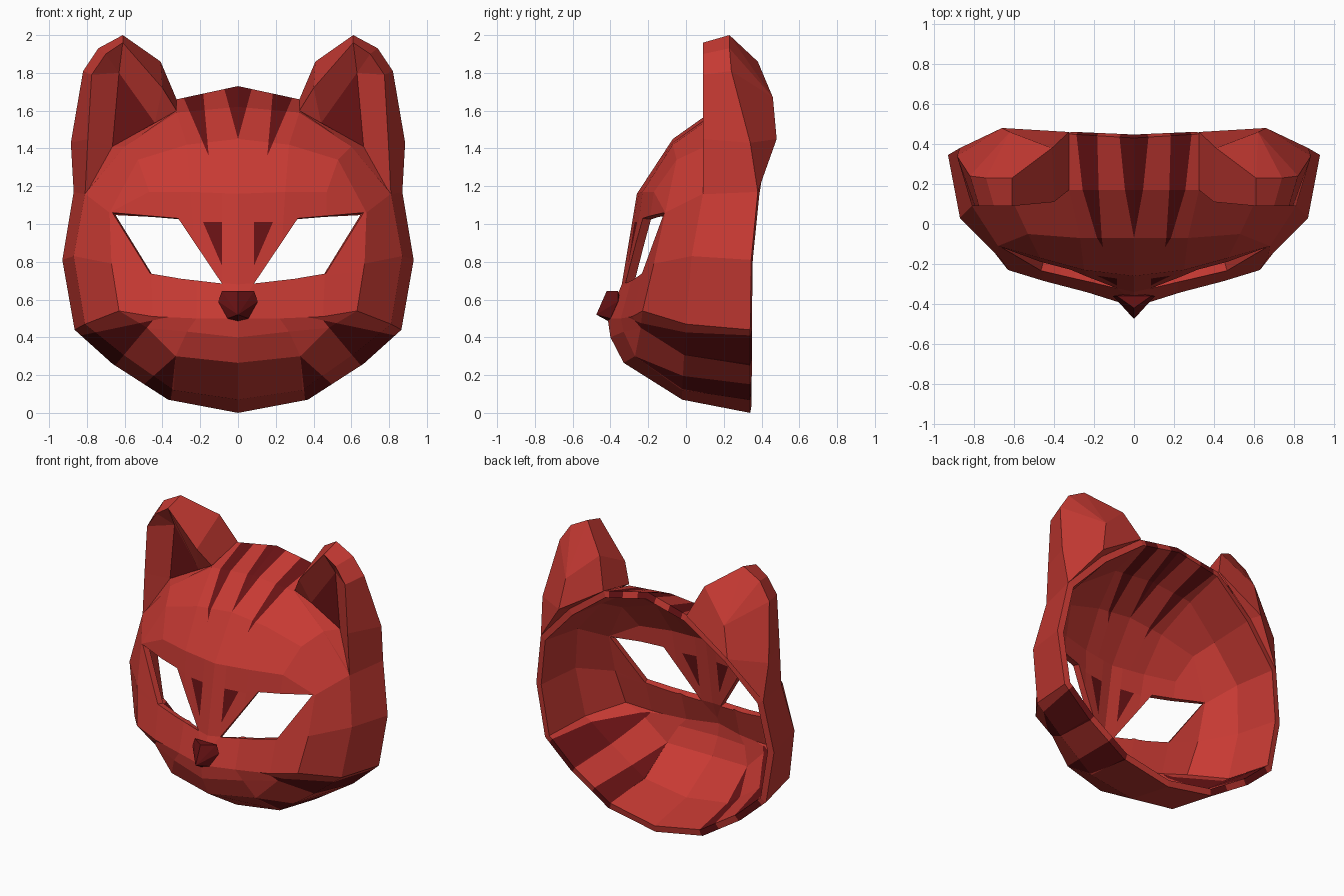
import bpy
import bmesh
from mathutils import Vector

default_cube = bpy.data.objects.get("Cube")
if default_cube:
    bpy.data.objects.remove(default_cube, do_unlink=True)


def make_material(name, colour):
    material = bpy.data.materials.new(name)
    material.diffuse_color = (*colour, 1)
    material.use_nodes = True
    shader = material.node_tree.nodes["Principled BSDF"]
    shader.inputs["Base Color"].default_value = (*colour, 1)
    shader.inputs["Roughness"].default_value = 0.8
    return material


MATERIALS = [make_material("fur red", (0.57, 0.042, 0.033)),
             make_material("dark red", (0.14, 0.006, 0.007))]
RED, DARK = 0, 1


def strip(bm, first, second, material=RED):
    """Join two rows of vertices; repeated vertices collapse to triangles."""
    for i in range(len(first) - 1):
        corners = [first[i], first[i + 1], second[i + 1], second[i]]
        corners = list(dict.fromkeys(corners))
        if len(corners) > 2:
            bm.faces.new(corners).material_index = material


def row(bm, points):
    return [bm.verts.new(p) for p in points]


def finish(bm, name, mirrored=False, thickness=0):
    mesh = bpy.data.meshes.new(name)
    bm.to_mesh(mesh)
    bm.free()
    for material in MATERIALS:
        mesh.materials.append(material)
    obj = bpy.data.objects.new(name, mesh)
    bpy.context.collection.objects.link(obj)
    if mirrored:
        mirror = obj.modifiers.new("mirror", "MIRROR")
        mirror.use_clip = True
    if thickness:
        solid = obj.modifiers.new("wall", "SOLIDIFY")
        solid.thickness = thickness
        solid.offset = -1
    return obj


def cut_outline(bm, outline):
    """Cut a convex front outline through the surface, return faces inside it."""
    points = [Vector((x, 0, z)) for x, z in outline]
    centre = sum(points, Vector()) / len(points)
    planes = []
    for i, start in enumerate(points):
        edge = points[(i + 1) % len(points)] - start
        normal = Vector((edge.z, 0, -edge.x)).normalized()
        if normal.dot(centre - start) > 0:
            normal.negate()
        planes.append((start, normal))

    def overlaps(face):
        for axis in (0, 2):
            values = [v.co[axis] for v in face.verts]
            limits = [p[axis] for p in points]
            if max(values) < min(limits) or min(values) > max(limits):
                return False
        return not any(all((v.co - co).dot(no) > -1e-5 for v in face.verts)
                       for co, no in planes)

    for co, no in planes:
        faces = [f for f in bm.faces if overlaps(f)]
        edges = {e for f in faces for e in f.edges}
        verts = {v for f in faces for v in f.verts}
        bmesh.ops.bisect_plane(bm, geom=faces + list(edges) + list(verts),
                               dist=1e-5, plane_co=co, plane_no=no)
    return [f for f in bm.faces
            if all((f.calc_center_median() - co).dot(no) < 0 for co, no in planes)]


# Mask shell: half rings from the crown round the cheek to the chin
bm = bmesh.new()
rim = row(bm, [(0, .43, 1.73), (.325, .45, 1.66), (.62, .42, 1.44),
               (.87, .38, 1.17), (.93, .345, .81), (.865, .34, .44),
               (.665, .34, .26), (.37, .34, .07), (0, .34, 0)])
side = row(bm, [(0, .17, 1.62), (.325, .17, 1.59), (.6, .1, 1.41),
                (.81, .09, 1.16), (.87, .03, .83), (.81, 0, .47),
                (.61, -.01, .31), (.34, -.02, .12), (0, -.02, .07)])
cheek = row(bm, [(0, -.07, 1.45), (.27, -.07, 1.42), (.53, -.05, 1.34),
                 (.68, -.11, 1.06), (.67, -.17, .79), (.63, -.23, .54),
                 (.48, -.24, .45), (.33, -.27, .3), (0, -.33, .265)])
strip(bm, rim, side)
strip(bm, side, cheek)

# Face front: rows from the brow down to the muzzle
brow = row(bm, [(0, -.26, 1.16), (.25, -.23, 1.17), (.47, -.17, 1.17)])
eye_line = row(bm, [(0, -.34, .68), (.22, -.29, .7), (.46, -.235, .735)])
muzzle = row(bm, [(0, -.415, .5), (.22, -.345, .5), (.45, -.285, .51)])
lip = row(bm, [(0, -.4, .4), (.27, -.33, .43)])
front_rows = [cheek[:3] + [cheek[2]], brow + [cheek[3]],
              eye_line + [cheek[4]], muzzle + [cheek[5]],
              lip + [cheek[6]] * 2, [cheek[8]] + [cheek[7]] * 3]
for upper, lower in zip(front_rows, front_rows[1:]):
    strip(bm, upper, lower)
bmesh.ops.recalc_face_normals(bm, faces=bm.faces)
if sum(f.normal.y * f.calc_area() for f in bm.faces) > 0:
    bmesh.ops.reverse_faces(bm, faces=bm.faces)

# Painted stripes on the crown, brow, cheek and chin
for outline in ([(0, 1.45), (.09, 1.78), (0, 1.78)],
                [(.155, 1.36), (.19, 1.76), (.31, 1.72)],
                [(.085, .78), (.085, 1.01), (.185, 1.01)],
                [(.45, .49), (.88, .4), (.66, .24)],
                [(.33, .3), (.51, .14), (.36, .03)]):
    for face in cut_outline(bm, outline):
        face.material_index = DARK

# Open eye holes
holes = cut_outline(bm, [(.665, 1.06), (.317, 1.03), (.085, .685),
                         (.3, .71), (.465, .738)])
bmesh.ops.delete(bm, geom=holes, context="FACES")
finish(bm, "mask_shell", mirrored=True, thickness=0.045)

# Ears: front edge, outer silhouette, back bulge and sunken dark inside
bm = bmesh.new()
edge = row(bm, [(.81, .09, 1.15), (.795, .09, 1.45), (.775, .09, 1.79),
                (.7, .09, 1.9), (.61, .09, 1.96), (.4, .11, 1.72),
                (.325, .17, 1.6), (.6, .1, 1.41)])
outer = row(bm, [(.87, .38, 1.17), (.885, .34, 1.43), (.82, .24, 1.81),
                 (.74, .23, 1.93), (.61, .23, 2), (.41, .38, 1.86),
                 (.325, .46, 1.66)])
bulge, upper_bulge, base = row(bm, [(.66, .48, 1.45), (.62, .46, 1.67),
                                    (.62, .42, 1.44)])
low, tip, inner = row(bm, [(.665, .19, 1.41), (.63, .19, 1.8),
                           (.44, .19, 1.535)])
strip(bm, edge[:7], outer)
strip(bm, outer, [bulge] * 2 + [upper_bulge] * 4 + [bulge])
strip(bm, [outer[0], bulge, outer[-1]], [base] * 3)
strip(bm, edge + [edge[0]],
      [low, low, tip, tip, tip, inner, inner, low, low])
bm.faces.new([low, tip, inner]).material_index = DARK
bmesh.ops.recalc_face_normals(bm, faces=bm.faces)
finish(bm, "ears", mirrored=True)

# Nose: small faceted wedge
bm = bmesh.new()
for sign in (-1, 1):
    row(bm, [(sign * .085, -.36, .645), (sign * .105, -.36, .59),
             (sign * .055, -.4, .5)])
row(bm, [(0, -.42, .645), (0, -.475, .52), (0, -.41, .485), (0, -.34, .58)])
bmesh.ops.convex_hull(bm, input=bm.verts)
for face in bm.faces:
    face.material_index = DARK
bmesh.ops.recalc_face_normals(bm, faces=bm.faces)
finish(bm, "nose")
